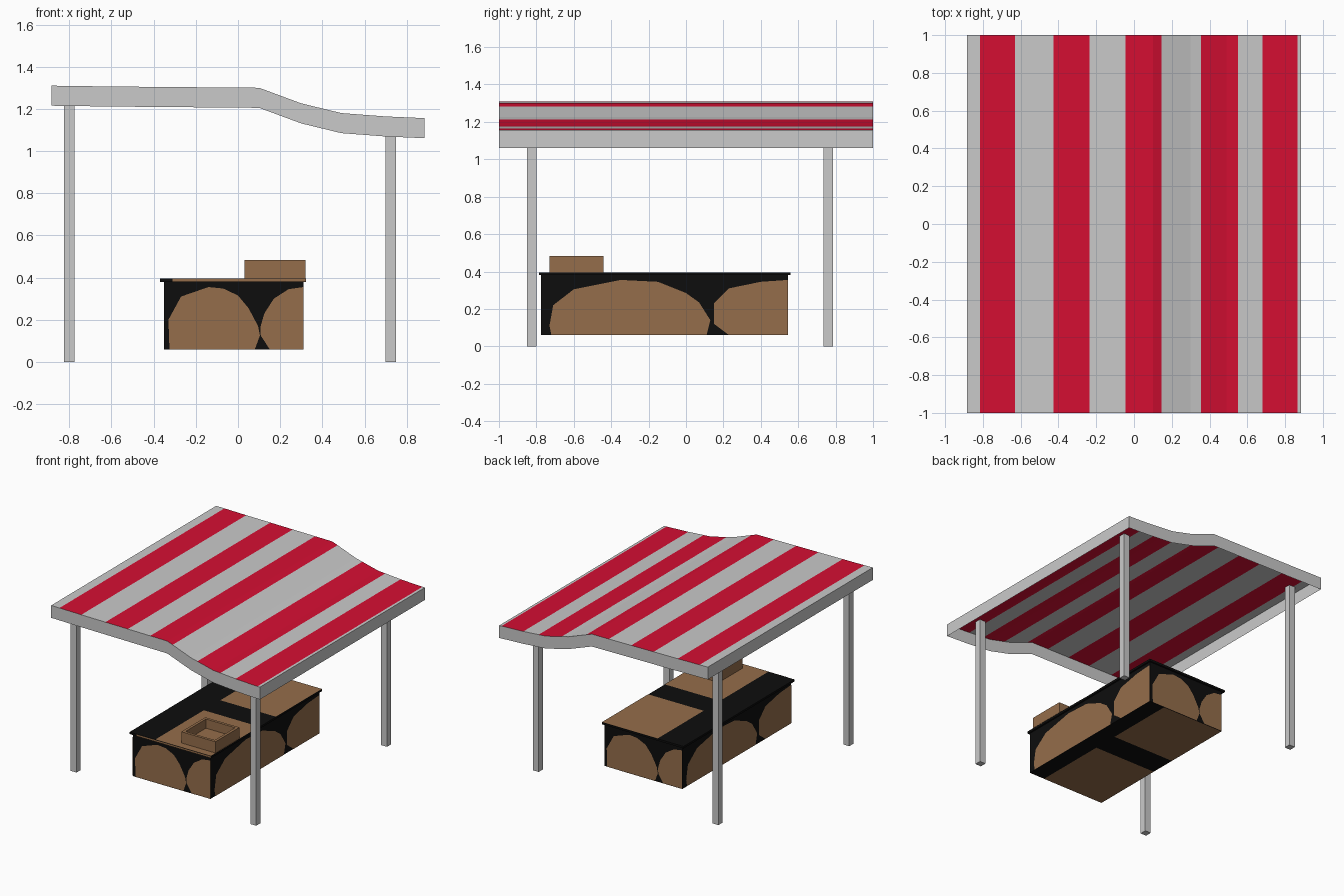
import bpy, bmesh
from mathutils import Vector

if "Cube" in bpy.data.objects:
    bpy.data.objects.remove(bpy.data.objects["Cube"])


def material(name, rgb):
    m = bpy.data.materials.new(name)
    m.diffuse_color = (*rgb, 1)
    m.use_nodes = True
    m.node_tree.nodes["Principled BSDF"].inputs["Base Color"].default_value = m.diffuse_color
    return m


GREY = material("light grey", (0.59, 0.59, 0.59))
RED = material("red", (0.67, 0.0045, 0.033))
WOOD = material("brown wood", (0.30, 0.155, 0.07))
BLACK = material("black", (0.004, 0.004, 0.004))


def finish(name, bm, *mats):
    me = bpy.data.meshes.new(name)
    bm.to_mesh(me)
    bm.free()
    for m in mats:
        me.materials.append(m)
    ob = bpy.data.objects.new(name, me)
    bpy.context.collection.objects.link(ob)
    return ob


def box(name, lo, hi, mat):
    bm = bmesh.new()
    bmesh.ops.create_cube(bm, size=1)
    for v in bm.verts:
        v.co = Vector([lo[i] + (hi[i] - lo[i]) * (v.co[i] + 0.5) for i in range(3)])
    return finish(name, bm, mat)


def plate(name, points, out, mat):
    """Flat painted patch lying just off a surface, facing 'out'."""
    out = Vector(out)
    bm = bmesh.new()
    f = bm.faces.new([bm.verts.new(Vector(p) + out * 0.002) for p in points])
    f.normal_update()
    if f.normal.dot(out) < 0:
        f.normal_flip()
    return finish(name, bm, mat)


# Canopy profile (x, z) and red stripe ranges
PROFILE = [(-0.885, 1.31), (-0.6, 1.306), (0.1, 1.30), (0.30, 1.226),
           (0.49, 1.18), (0.70, 1.164), (0.885, 1.156)]
STRIPES = [(-0.815, -0.63), (-0.425, -0.235), (-0.045, 0.145), (0.355, 0.55), (0.68, 0.865)]
DROP = 0.095


def roof_z(x):
    for (x0, z0), (x1, z1) in zip(PROFILE, PROFILE[1:]):
        if x <= x1:
            return z0 + (z1 - z0) * (x - x0) / (x1 - x0)
    return PROFILE[-1][1]


# Striped canopy sheet with a hanging skirt on all four sides
bm = bmesh.new()
xs = sorted({p[0] for p in PROFILE} | {x for s in STRIPES for x in s})
front = [bm.verts.new((x, -1, roof_z(x))) for x in xs]
back = [bm.verts.new((x, 1, roof_z(x))) for x in xs]
front_low = [bm.verts.new((x, -1, roof_z(x) - DROP)) for x in xs]
back_low = [bm.verts.new((x, 1, roof_z(x) - DROP)) for x in xs]
for i in range(len(xs) - 1):
    j = i + 1
    top = bm.faces.new((front[i], front[j], back[j], back[i]))
    mid = (xs[i] + xs[j]) / 2
    top.material_index = int(any(a < mid < b for a, b in STRIPES))
    bm.faces.new((front_low[i], front_low[j], front[j], front[i]))
    bm.faces.new((back[i], back[j], back_low[j], back_low[i]))
bm.faces.new((front[0], back[0], back_low[0], front_low[0]))
bm.faces.new((front[-1], front_low[-1], back_low[-1], back[-1]))
finish("striped_canopy", bm, GREY, RED)

# Four square poles
for side, x in (("left", -0.80), ("right", 0.725)):
    for end, y in (("front", -0.825), ("back", 0.76)):
        box(f"{end}_{side}_pole", (x - 0.025, y - 0.025, 0),
            (x + 0.025, y + 0.025, roof_z(x + 0.025) - 0.003), GREY)

# Counter body and top slab
X0, X1, Y0, Y1 = -0.35, 0.31, -0.775, 0.545
box("counter_body", (X0, Y0, 0.06), (X1, Y1, 0.38), BLACK)
box("counter_top", (-0.37, -0.787, 0.38), (0.322, 0.558, 0.395), BLACK)

# Painted brown arches; the same pattern repeats on opposite sides
FRONT_ARCHES = [
    [(-0.325, 0.06), (-0.33, 0.20), (-0.27, 0.31), (-0.14, 0.355), (-0.07, 0.348),
     (0.0, 0.315), (0.05, 0.255), (0.095, 0.17), (0.104, 0.125), (0.08, 0.06)],
    [(0.31, 0.06), (0.31, 0.355), (0.24, 0.345), (0.17, 0.30), (0.125, 0.23),
     (0.106, 0.165), (0.108, 0.125), (0.15, 0.06)]]
SIDE_ARCHES = [
    [(-0.72, 0.06), (-0.73, 0.11), (-0.71, 0.22), (-0.60, 0.305), (-0.35, 0.355),
     (-0.15, 0.345), (0.0, 0.285), (0.07, 0.235), (0.13, 0.14), (0.11, 0.06)],
    [(0.545, 0.06), (0.545, 0.355), (0.40, 0.345), (0.23, 0.31), (0.15, 0.23),
     (0.15, 0.12), (0.23, 0.06)]]
for i, arch in enumerate(FRONT_ARCHES):
    plate(f"front_arch_{i}", [(x, Y0, z) for x, z in arch], (0, -1, 0), WOOD)
    plate(f"back_arch_{i}", [(X0 + X1 - x, Y1, z) for x, z in arch], (0, 1, 0), WOOD)
for i, arch in enumerate(SIDE_ARCHES):
    plate(f"right_arch_{i}", [(X1, y, z) for y, z in arch], (1, 0, 0), WOOD)
    plate(f"left_arch_{i}", [(X0, Y0 + Y1 - y, z) for y, z in arch], (-1, 0, 0), WOOD)


# Brown panels on the counter top and underside, split by a black band
def panel(name, x0, x1, y0, y1, z, up):
    plate(name, [(x0, y0, z), (x1, y0, z), (x1, y1, z), (x0, y1, z)], (0, 0, up), WOOD)


panel("front_top_panel", -0.15, 0.322, -0.787, -0.20, 0.395, 1)
panel("back_top_panel", -0.15, 0.322, 0.0, 0.558, 0.395, 1)
panel("front_base_panel", X0, 0.18, Y0, -0.20, 0.06, -1)
panel("back_base_panel", X0, 0.18, 0.0, Y1, 0.06, -1)
plate("top_front_edge", [(-0.31, -0.787, 0.381), (0.322, -0.787, 0.381),
                         (0.322, -0.787, 0.395), (-0.31, -0.787, 0.395)], (0, -1, 0), WOOD)

# Open tray on the counter: box with its top inset and pushed down
tray = box("tray", (0.03, -0.73, 0.395), (0.32, -0.44, 0.483), WOOD)
bm = bmesh.new()
bm.from_mesh(tray.data)
bm.normal_update()
top = max(bm.faces, key=lambda f: f.calc_center_median().z)
bmesh.ops.inset_region(bm, faces=[top], thickness=0.03)
res = bmesh.ops.extrude_discrete_faces(bm, faces=[top])
for v in res["faces"][0].verts:
    v.co.z -= 0.07
bm.to_mesh(tray.data)
bm.free()
